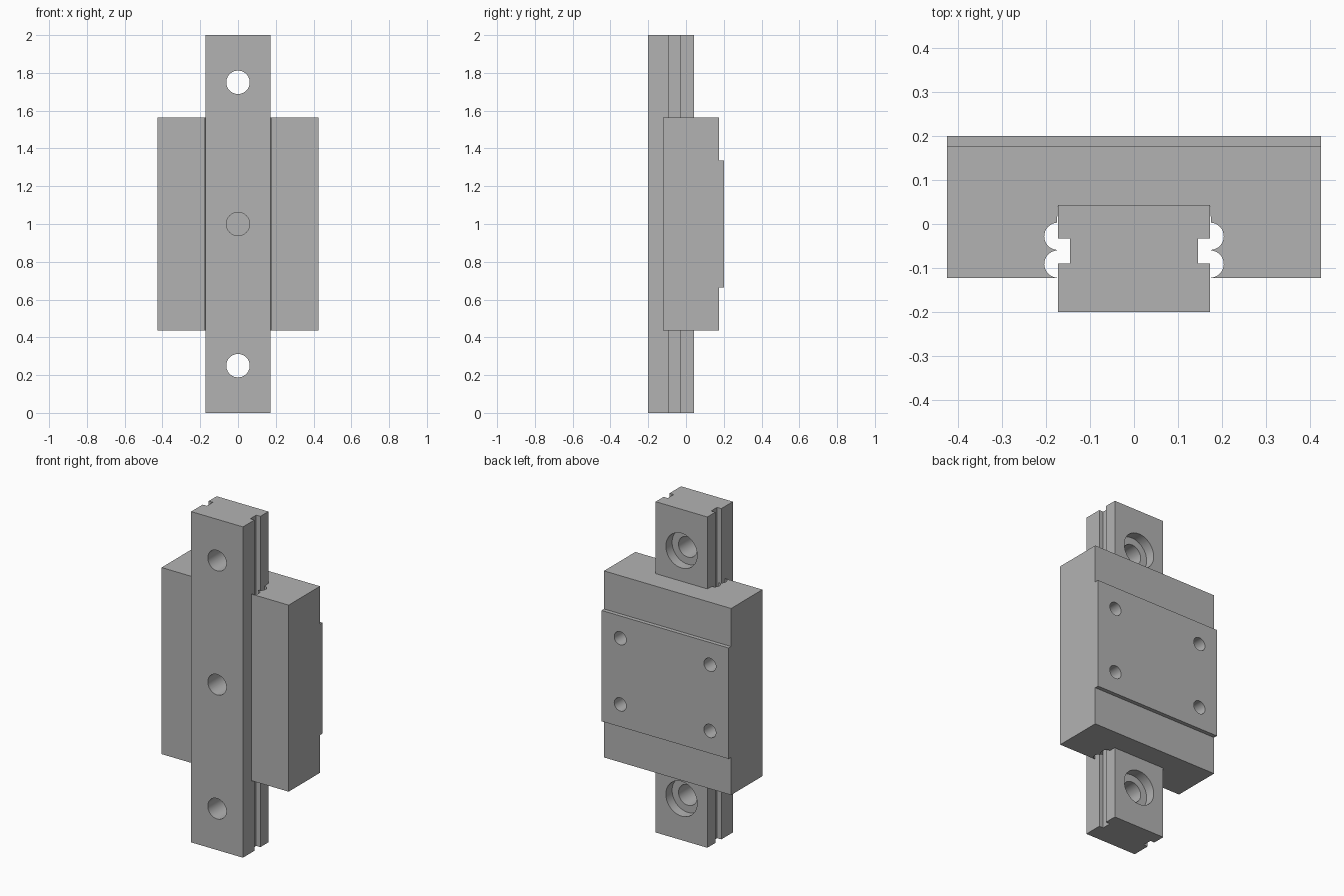
import bpy, bmesh, math
from mathutils import Matrix

if "Cube" in bpy.data.objects:
    bpy.data.objects.remove(bpy.data.objects["Cube"], do_unlink=True)

grey = bpy.data.materials.new("steel grey")
grey.use_nodes = True
tone = (0.45, 0.45, 0.45, 1)
grey.diffuse_color = tone
grey.node_tree.nodes["Principled BSDF"].inputs["Base Color"].default_value = tone


def add_object(name, bm):
    bmesh.ops.recalc_face_normals(bm, faces=bm.faces)
    mesh = bpy.data.meshes.new(name)
    bm.to_mesh(mesh)
    bm.free()
    mesh.materials.append(grey)
    obj = bpy.data.objects.new(name, mesh)
    bpy.context.collection.objects.link(obj)
    return obj


def extrude_profile(name, half, low, high):
    """Mirror a +x half profile and extrude it upwards."""
    points = half + [(-x, y) for x, y in reversed(half)]
    bm = bmesh.new()
    face = bm.faces.new([bm.verts.new((x, y, low)) for x, y in points])
    grown = bmesh.ops.extrude_face_region(bm, geom=[face])["geom"]
    top = [v for v in grown if isinstance(v, bmesh.types.BMVert)]
    bmesh.ops.translate(bm, verts=top, vec=(0, 0, high - low))
    return add_object(name, bm)


def select_only(obj):
    bpy.ops.object.select_all(action="DESELECT")
    obj.select_set(True)
    bpy.context.view_layer.objects.active = obj


def cut(obj, bm):
    cutter = add_object("cutter", bm)
    cutter.hide_render = True
    mod = obj.modifiers.new("cut", "BOOLEAN")
    mod.operation = "DIFFERENCE"
    mod.solver = "EXACT"
    mod.object = cutter
    select_only(obj)
    bpy.ops.object.modifier_apply(modifier=mod.name)
    bpy.data.objects.remove(cutter, do_unlink=True)


def cut_hole(obj, x, z, radius, front, back):
    """Round hole along y."""
    bm = bmesh.new()
    place = Matrix.Translation((x, (front + back) / 2, z)) @ Matrix.Rotation(math.pi / 2, 4, "X")
    bmesh.ops.create_cone(bm, cap_ends=True, segments=40, radius1=radius,
                          radius2=radius, depth=back - front, matrix=place)
    cut(obj, bm)


def cut_box(obj, size, centre):
    bm = bmesh.new()
    place = Matrix.Translation(centre) @ Matrix.Diagonal((*size, 1))
    bmesh.ops.create_cube(bm, size=1, matrix=place)
    cut(obj, bm)


# Rail with side grooves and counterbored mounting holes
rail_w, rail_back = 0.173, 0.043
rail = extrude_profile("rail", [
    (rail_w, -0.2), (rail_w, -0.09), (0.145, -0.09),
    (0.145, -0.033), (rail_w, -0.033), (rail_w, rail_back)], 0, 2)
for z in (0.25, 1, 1.75):
    cut_hole(rail, 0, z, 0.062, -0.3, 0.1)
    cut_hole(rail, 0, z, 0.105, -0.017, 0.1)

# Carriage with a channel for the rail and two round ball tracks per side
r = 0.031
half = [(rail_w, rail_back)]
for centre in (-0.028, -0.091):
    for i in range(17):
        a = math.radians(86 - 172 * i / 16)
        half.append((rail_w + r * math.cos(a), centre + r * math.sin(a)))
half += [(rail_w + 0.002, -0.123), (0.425, -0.123), (0.425, 0.2)]
carriage = extrude_profile("carriage", half, 0.437, 1.565)

# Lower end caps, leaving the raised mounting pad
for z in (0.365, 1.635):
    cut_box(carriage, (1, 0.1, 0.6), (0, 0.226, z))

# Four blind screw holes in the pad
for x in (-0.3, 0.3):
    for z in (0.8, 1.2):
        cut_hole(carriage, x, z, 0.04, 0.085, 0.3)

for obj in (rail, carriage):
    select_only(obj)
    bpy.ops.object.shade_smooth_by_angle(angle=math.radians(30))
